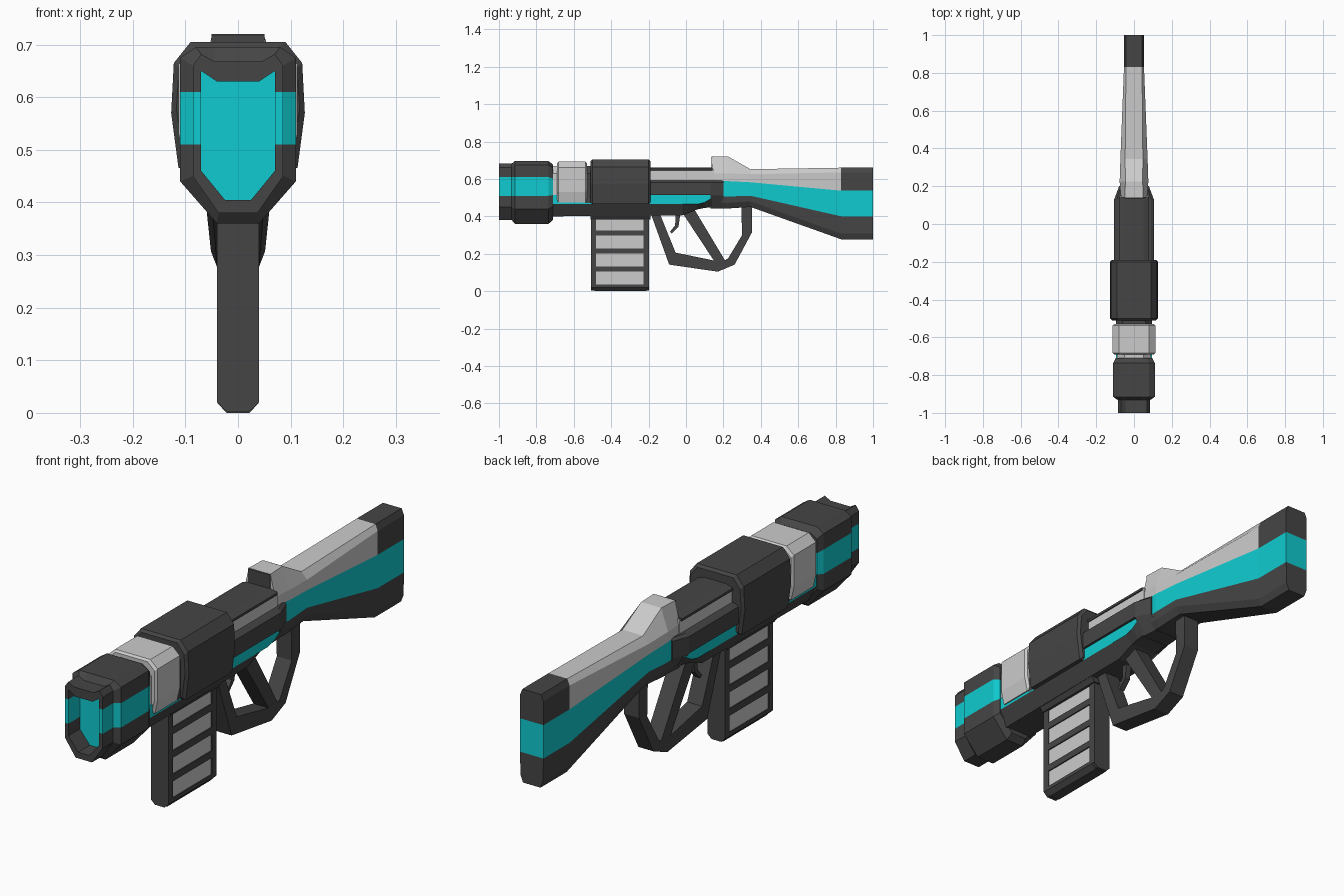
import bpy
import bmesh

if "Cube" in bpy.data.objects:
    bpy.data.objects.remove(bpy.data.objects["Cube"])


def material(name, rgb):
    m = bpy.data.materials.new(name)
    m.use_nodes = True
    m.diffuse_color = (*rgb, 1)
    bsdf = next(n for n in m.node_tree.nodes if n.type == "BSDF_PRINCIPLED")
    bsdf.inputs["Base Color"].default_value = (*rgb, 1)
    return m


MATS = [material("dark_grey", (0.06, 0.06, 0.06)),
        material("light_grey", (0.6, 0.6, 0.6)),
        material("cyan", (0.005, 0.6, 0.63))]
D, L, C = range(3)


def finish(name, bm):
    bmesh.ops.recalc_face_normals(bm, faces=bm.faces)
    mesh = bpy.data.meshes.new(name)
    bm.to_mesh(mesh)
    bm.free()
    for m in MATS:
        mesh.materials.append(m)
    ob = bpy.data.objects.new(name, mesh)
    bpy.context.collection.objects.link(ob)
    return ob


def loft(name, stations, rows, caps=(None, None)):
    """Skin mirrored half sections (x, z listed top to bottom) along y, one colour per row."""
    bm = bmesh.new()
    n = len(stations[0][1])
    if isinstance(rows, int):
        rows = [rows] * (n - 1)
    rings = []
    for y, half in stations:
        right = [bm.verts.new((x, y, z)) for x, z in half]
        left = [bm.verts.new((-x, y, z)) for x, z in half]
        rings.append(right + left[::-1])
    strip = rows + [rows[-1]] + rows[::-1] + [rows[0]]
    for a, b in zip(rings, rings[1:]):
        for i in range(2 * n):
            j = (i + 1) % (2 * n)
            bm.faces.new((a[i], a[j], b[j], b[i])).material_index = strip[i]
    for ring, cap in zip((rings[0], rings[-1]), caps):
        if cap is not None:
            bm.faces.new(ring).material_index = cap
        else:
            for i in range(n - 1):
                f = bm.faces.new((ring[i], ring[i + 1], ring[-2 - i], ring[-1 - i]))
                f.material_index = rows[i]
    return finish(name, bm)


def inset(half, d, zc=0.57):
    """Shrink a half section by about d for chamfered ends."""
    return [(x - d, z - d if z > zc else z + d) for x, z in half]


def block(name, y0, y1, half, colour, chamfer=0.0):
    if not chamfer:
        return loft(name, [(y0, half), (y1, half)], colour)
    small = inset(half, chamfer)
    return loft(name, [(y0, small), (y0 + chamfer, half),
                       (y1 - chamfer, half), (y1, small)], colour)


def prism(name, outline, w, colour=D):
    """Extrude a side outline (y, z) across x."""
    bm = bmesh.new()
    a = [bm.verts.new((-w, y, z)) for y, z in outline]
    b = [bm.verts.new((w, y, z)) for y, z in outline]
    bm.faces.new(a)
    bm.faces.new(b)
    for i in range(len(a)):
        j = (i + 1) % len(a)
        bm.faces.new((a[i], a[j], b[j], b[i]))
    for f in bm.faces:
        f.material_index = colour
    return finish(name, bm)


# Muzzle: collar, tip and hollow bore in one skin
collar = [(.045, .695), (.08, .695), (.11, .675), (.11, .61), (.11, .51), (.11, .44), (.04, .36)]
tip = [(.045, .668), (.07, .682), (.086, .66), (.086, .61), (.086, .51), (.086, .45), (.037, .38)]
bore = [(.04, .63), (.058, .642), (.07, .65), (.07, .61), (.07, .51), (.07, .46), (.025, .405)]
rear = [(x * .88, .54 + (z - .54) * .88) for x, z in collar]
loft("muzzle", [(-.71, rear), (-.735, collar), (-.915, collar), (-.932, tip),
                (-1, tip), (-1, bore), (-.925, bore)], [D, D, D, C, D, D], (None, C))

# Barrel sleeve
block("barrel_neck", -.73, -.54, [(.05, .67), (.09, .63), (.09, .47)], L)
block("barrel_ring", -.69, -.53, [(.08, .692), (.113, .662), (.113, .53), (.1, .475)], L, .008)
block("housing_neck", -.54, -.5, [(.06, .67), (.095, .63), (.095, .47)], D)

# Housing over the receiver
block("housing", -.51, -.19, [(.09, .705), (.122, .665), (.127, .57), (.113, .465)], D, .01)


# Lower receiver with its cyan strip
def lower(zb, zm=.465):
    return [(.095, .515), (.095, zm), (.06, zb)]


loft("lower_receiver", [(-.715, lower(.4)), (-.02, lower(.405)), (.06, lower(.437)),
                        (.1, lower(.445, .475)), (.15, lower(.45, .505))], [C, D])

# Upper receiver: light channel under a dark cap, with side rails
block("channel", -.2, .15, [(.075, .65), (.075, .58)], L)
block("top_cap", -.2, .142, [(.05, .662), (.08, .652), (.08, .642)], D)
rail = [(.09, .592), (.105, .582), (.105, .513)]
loft("side_rail", [(-.2, rail), (.13, rail)], D)
loft("receiver_rear", [(.13, rail + [(.06, .442)]),
                       (.2, [(.07, .592), (.079, .582), (.079, .51), (.055, .442)])], D)


# Stock: top shell, cyan band and dark belly, with a sight hump at the front
def stock(y, w, top, shoulder, high, low, bottom, k=.7):
    return y, [(w * k, top), (w, shoulder), (w, high), (w, low),
               (w * .97, bottom + .03), (w * .75, bottom)]


hump = [stock(.14, .07, .72, .63, .592, .506, .445),
        stock(.225, .076, .72, .63, .588, .506, .442, .6),
        stock(.345, .072, .652, .625, .582, .51, .45, .65)]
butt = stock(.83, .053, .66, .635, .537, .4, .277, .8)
end = stock(1, .053, .66, .635, .537, .4, .277, .8)
loft("stock", hump + [butt], [L, L, C, D, D])
loft("butt_pad", [butt, end], [D, D, C, D, D])
prism("sight_front", [(.136, .655), (.136, .718), (.142, .72), (.142, .655)], .05)

# Magazine: light core inside a dark frame
block("magazine_core", -.49, -.21, [(.035, .4), (.035, .02)], L)
for name, y0, y1 in (("front", -.508, -.48), ("rear", -.226, -.197)):
    block("magazine_post_" + name, y0, y1, [(.04, .44), (.04, .02), (.022, .003)], D)
for i in range(4):
    z = .104 + i * .0965
    block(f"magazine_bar_{i + 1}", -.49, -.21, [(.04, z + .028), (.04, z)], D)
block("magazine_base", -.49, -.21, [(.04, .035), (.04, .02), (.022, 0)], D)
block("magazine_collar", -.51, -.19, [(.06, .43), (.06, .405), (.045, .383)], D)

# Trigger guard and grip
prism("guard_front", [(-.19, .42), (-.142, .42), (-.056, .206), (-.09, .142)], .034)
prism("guard_bottom", [(-.09, .142), (-.056, .206), (.153, .163), (.206, .163), (.17, .104)], .034)
prism("guard_heel", [(.17, .104), (.206, .163), (.226, .176), (.26, .142)], .034)
prism("guard_back", [(.26, .142), (.226, .176), (.3, .3), (.352, .313)], .034)
prism("guard_rear_post", [(.352, .313), (.3, .3), (.295, .47), (.352, .47)], .034)
prism("grip_bar", [(-.02, .42), (.04, .445), (.21, .162), (.15, .162)], .034)
prism("trigger", [(-.055, .415), (-.03, .415), (-.04, .345), (-.075, .308),
                  (-.085, .318), (-.058, .352)], .012)
